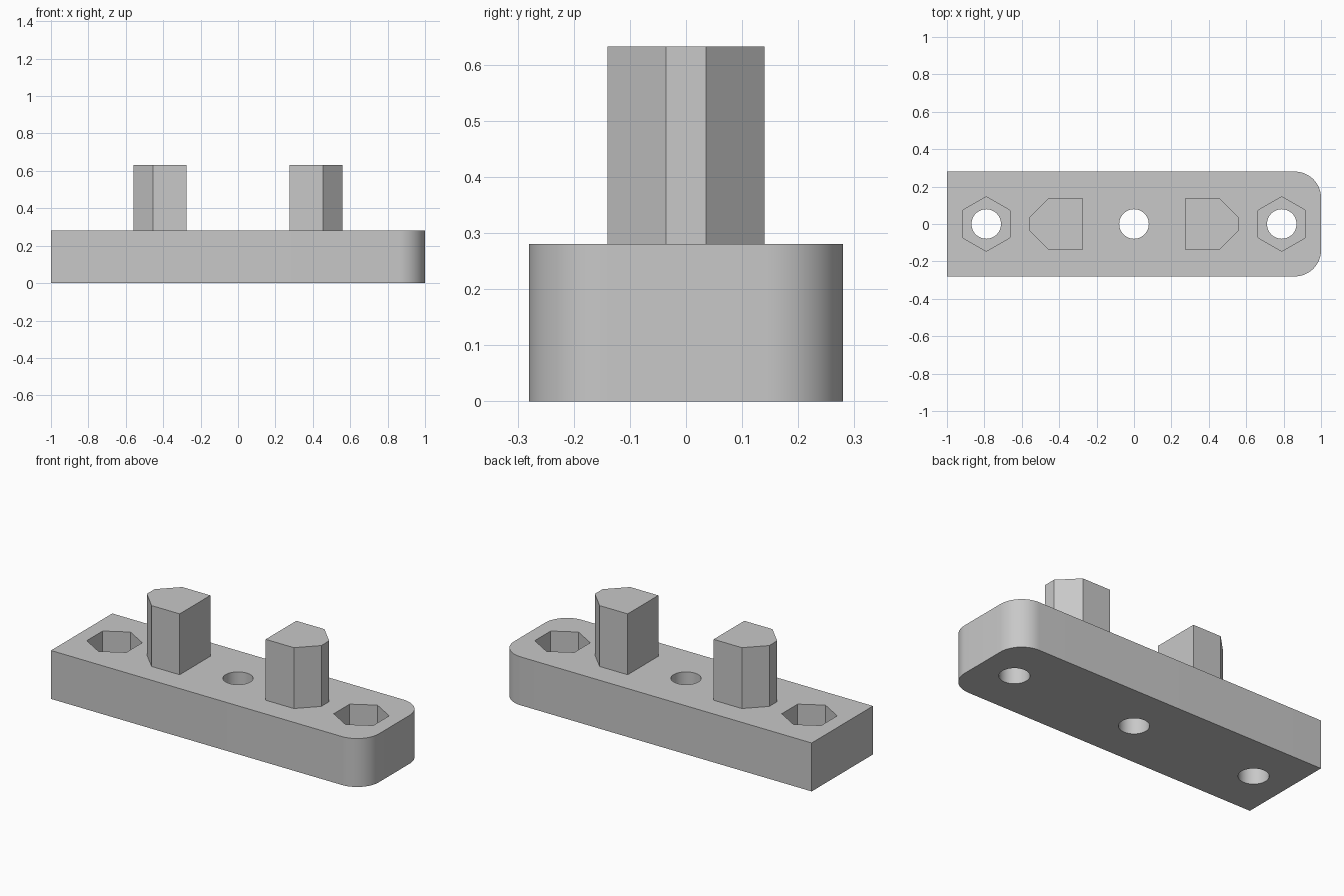
import bpy, bmesh, math

cube = bpy.data.objects.get("Cube")
if cube:
    bpy.data.objects.remove(cube, do_unlink=True)

LENGTH, WIDTH, HEIGHT = 2.0, 0.56, 0.28
PEG_TOP = 0.632
POCKET_FLOOR = 0.14
BOLT_X = 0.79

grey = bpy.data.materials.new("light grey")
grey.use_nodes = True
colour = (0.58, 0.58, 0.58, 1)
grey.diffuse_color = colour
grey.node_tree.nodes["Principled BSDF"].inputs["Base Color"].default_value = colour


def prism(name, outline, bottom, top):
    """Extrude a flat outline straight up between two heights."""
    bm = bmesh.new()
    base = bm.faces.new([bm.verts.new((x, y, bottom)) for x, y in outline])
    lifted = bmesh.ops.extrude_face_region(bm, geom=[base])["geom"]
    for v in lifted:
        if isinstance(v, bmesh.types.BMVert):
            v.co.z = top
    bmesh.ops.recalc_face_normals(bm, faces=bm.faces)
    mesh = bpy.data.meshes.new(name)
    bm.to_mesh(mesh)
    bm.free()
    mesh.materials.append(grey)
    obj = bpy.data.objects.new(name, mesh)
    bpy.context.collection.objects.link(obj)
    return obj


def arc(cx, cy, radius, start, end, steps):
    angles = [math.radians(start + (end - start) * i / steps) for i in range(steps + 1)]
    return [(cx + radius * math.cos(a), cy + radius * math.sin(a)) for a in angles]


# Base plate: square at the right end, rounded at the left end
r = 0.14
hx, hy = LENGTH / 2, WIDTH / 2
outline = [(-hx, hy), (-hx, -hy)]
outline += arc(hx - r, r - hy, r, -90, 0, 16) + arc(hx - r, hy - r, r, 0, 90, 16)
plate = prism("base_plate", outline, 0, HEIGHT)

# Bolt holes through the plate, and hexagonal nut pockets at both ends
cutters = [prism("hole_cutter", arc(x, 0, 0.079, 0, 360, 48)[:-1], -0.1, HEIGHT + 0.1)
           for x in (-BOLT_X, 0, BOLT_X)]
cutters += [prism("pocket_cutter", arc(x, 0, 0.146, 30, 390, 6)[:-1], POCKET_FLOOR, HEIGHT + 0.1)
            for x in (-BOLT_X, BOLT_X)]

for cutter in cutters:
    cutter.hide_render = True
    mod = plate.modifiers.new("cut", 'BOOLEAN')
    mod.operation = 'DIFFERENCE'
    mod.solver = 'EXACT'
    mod.object = cutter
bpy.ops.object.select_all(action='DESELECT')
plate.select_set(True)
bpy.context.view_layer.objects.active = plate
for mod in list(plate.modifiers):
    bpy.ops.object.modifier_apply(modifier=mod.name)
for cutter in cutters:
    bpy.data.objects.remove(cutter, do_unlink=True)
bpy.ops.object.shade_smooth_by_angle(angle=math.radians(30))

# Pegs with chamfered outer corners
for name, side in (("left_peg", 1), ("right_peg", -1)):
    half = [(0.275, 0.14), (0.455, 0.14), (0.558, 0.036)]
    points = half + [(x, -y) for x, y in reversed(half)]
    prism(name, [(side * x, y) for x, y in points], HEIGHT, PEG_TOP)
